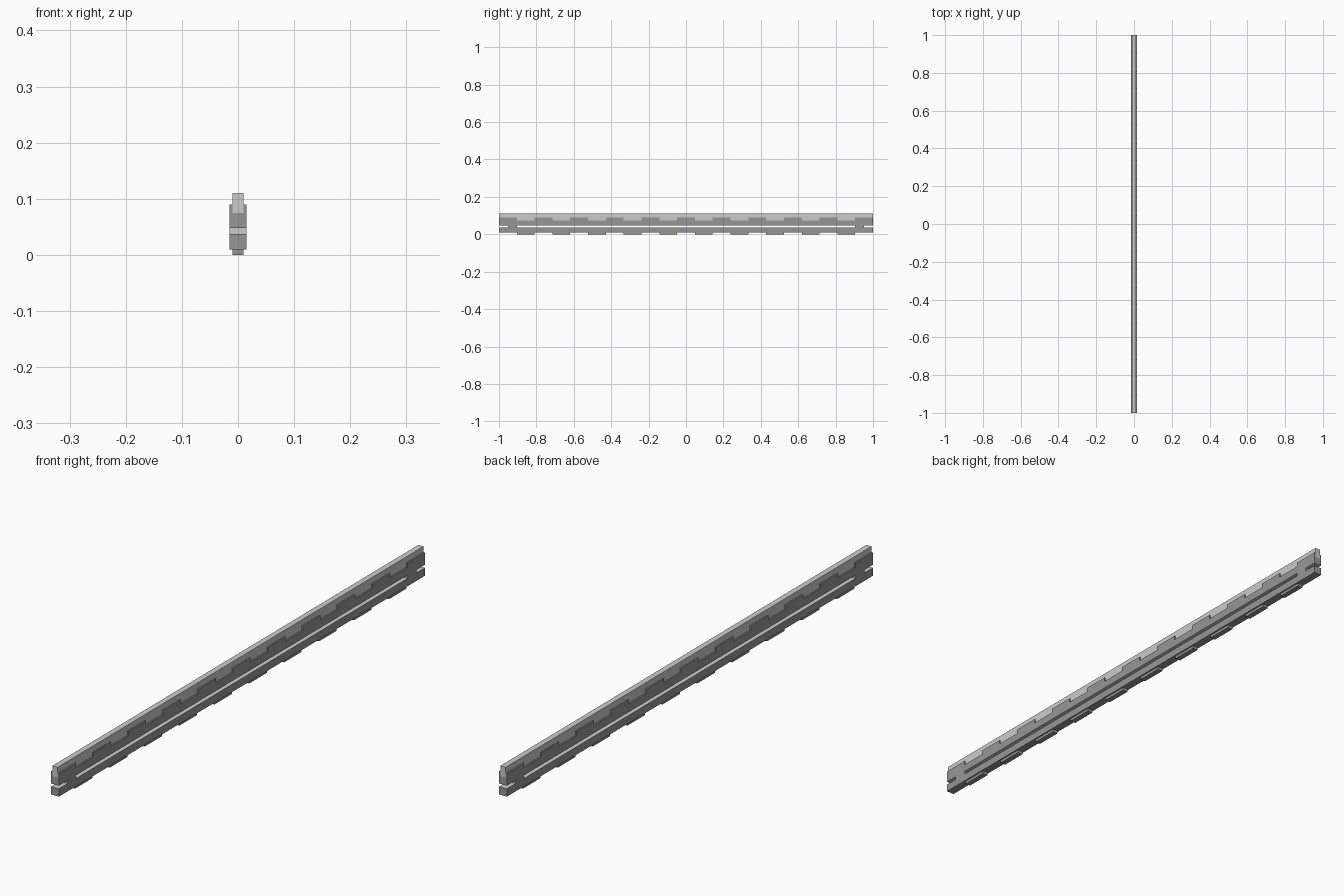
import bpy, bmesh
from mathutils import Vector

if "Cube" in bpy.data.objects:
    bpy.data.objects.remove(bpy.data.objects["Cube"])

SEG = 21                      # equal lengths along the rail
STEP = 2.0 / SEG
SLOT = (0.037, 0.048)         # slot bottom and top


def material(name, v):
    m = bpy.data.materials.new(name)
    m.diffuse_color = (v, v * 1.02, v * 1.02, 1)
    m.use_nodes = True
    m.node_tree.nodes["Principled BSDF"].inputs["Base Color"].default_value = m.diffuse_color
    return m


def build_cells(name, xs, ys, zs, solid, mats, pick):
    """Skin every filled cell of an uneven grid, outside faces only."""
    axes = (xs, ys, zs)
    counts = [len(a) - 1 for a in axes]
    bm = bmesh.new()

    def filled(c):
        return all(0 <= c[i] < counts[i] for i in range(3)) and solid(
            *[(axes[i][c[i]] + axes[i][c[i] + 1]) / 2 for i in range(3)])

    for i in range(counts[0]):
        for j in range(counts[1]):
            for k in range(counts[2]):
                c = (i, j, k)
                if not filled(c):
                    continue
                for ax in range(3):
                    for side in (0, 1):
                        n = list(c)
                        n[ax] += 2 * side - 1
                        if filled(n):
                            continue
                        u, v = (ax + 1) % 3, (ax + 2) % 3
                        pts = []
                        for du, dv in ((0, 0), (1, 0), (1, 1), (0, 1)):
                            p = list(c)
                            p[ax] += side
                            p[u] += du
                            p[v] += dv
                            pts.append(Vector([axes[t][p[t]] for t in range(3)]))
                        if not side:
                            pts.reverse()
                        f = bm.faces.new([bm.verts.new(p) for p in pts])
                        f.material_index = pick(f.calc_center_median(), ax)
    bmesh.ops.remove_doubles(bm, verts=bm.verts, dist=1e-5)
    bmesh.ops.dissolve_limit(bm, angle_limit=0.01, verts=bm.verts,
                             edges=bm.edges, delimit={'MATERIAL'})
    me = bpy.data.meshes.new(name)
    bm.to_mesh(me)
    bm.free()
    for m in mats:
        me.materials.append(m)
    ob = bpy.data.objects.new(name, me)
    bpy.context.collection.objects.link(ob)
    return ob


dark = material("dark_grey", 0.30)
light = material("light_grey", 0.62)


# Body: slotted beam, feet below and side cheeks above, alternating
def body_solid(x, y, z):
    odd = int((y + 1) / STEP) % 2 == 1
    if z < 0.01:
        return odd and abs(x) < 0.01
    if z > 0.075:
        return not odd and abs(x) > 0.01
    if SLOT[0] < z < SLOT[1]:
        return 1 - STEP < abs(y) < 1 - STEP / 2
    return True


def body_material(c, axis):
    in_slot = SLOT[0] - 1e-4 < c.z < SLOT[1] + 1e-4
    return 1 if in_slot and axis != 0 else 0


ys = [-1 + i * STEP / 2 for i in range(2 * SEG + 1)]
build_cells("rail_body", [-0.015, -0.01, 0.01, 0.015], ys,
            [0, 0.01, *SLOT, 0.075, 0.09], body_solid, [dark, light], body_material)

# Top bar: plain strip seated between the cheeks
build_cells("top_bar", [-0.01, 0.01], [-1, 1], [0.075, 0.11],
            lambda x, y, z: True, [light], lambda c, a: 0)
